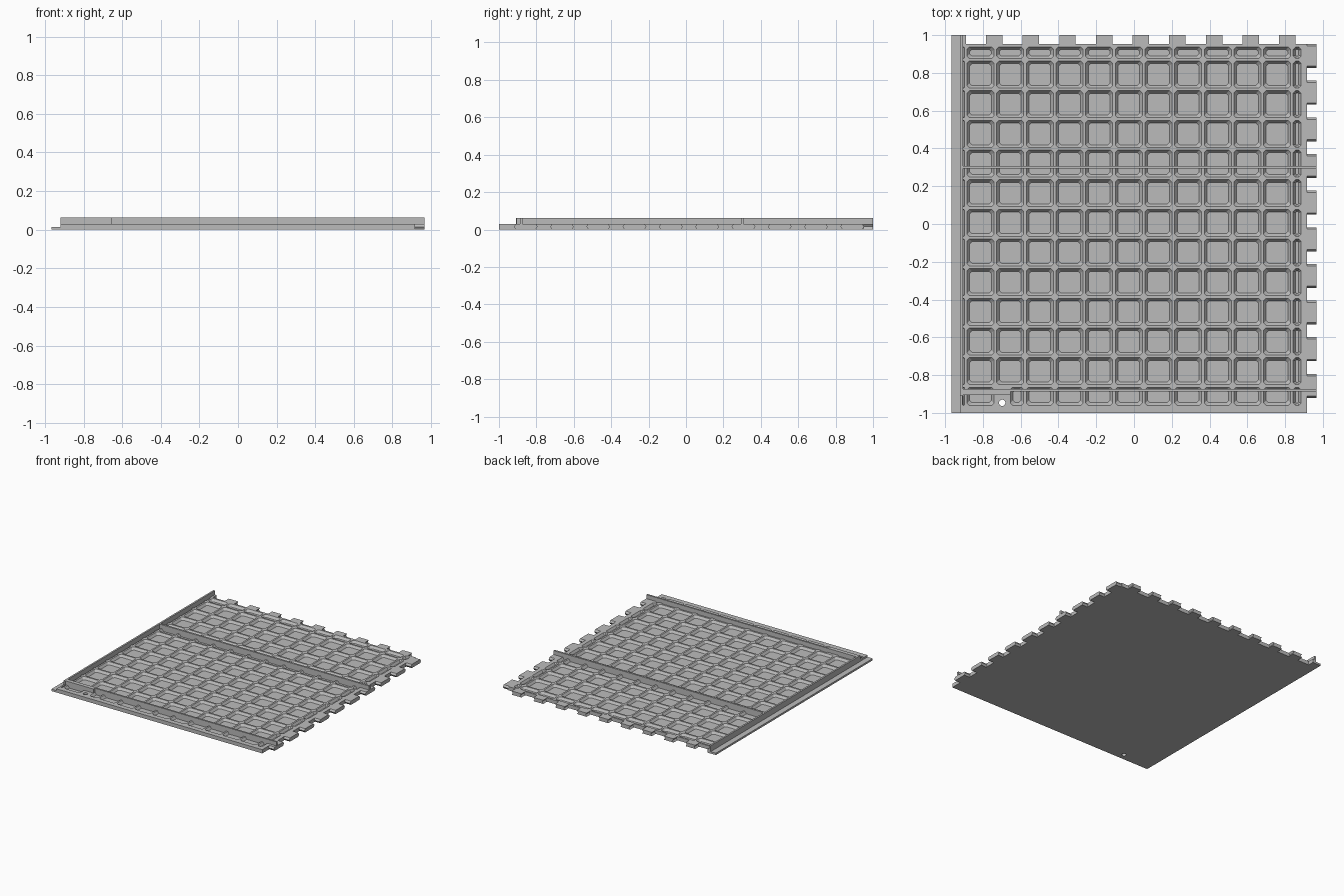
import bpy
import bmesh
import math

if "Cube" in bpy.data.objects:
    bpy.data.objects.remove(bpy.data.objects["Cube"], do_unlink=True)

X, Y = 0.966, 1.0            # overall half sizes
EDGE_X, EDGE_Y = 0.917, 0.952  # slab edges behind the tabs
WALL_X = -0.92               # outer face of the side wall
TOP, FLOOR, WALL_TOP = 0.03, 0.012, 0.062
PITCH, POCKET = 0.157, 0.143
TAB_PITCH, BULGE = 0.194, 0.01

gray = bpy.data.materials.new("light gray")
gray.use_nodes = True
color = (0.5, 0.5, 0.5, 1)
gray.diffuse_color = color
gray.node_tree.nodes["Principled BSDF"].inputs["Base Color"].default_value = color


def finish(name, bm):
    bmesh.ops.recalc_face_normals(bm, faces=bm.faces)
    mesh = bpy.data.meshes.new(name)
    bm.to_mesh(mesh)
    bm.free()
    mesh.materials.append(gray)
    obj = bpy.data.objects.new(name, mesh)
    bpy.context.collection.objects.link(obj)
    return obj


def loft(bm, rings):
    """Skin a closed solid through rings of equal length."""
    loops = [[bm.verts.new(p) for p in ring] for ring in rings]
    n = len(loops[0])
    for a, b in zip(loops, loops[1:]):
        for i in range(n):
            j = (i + 1) % n
            bm.faces.new((a[i], a[j], b[j], b[i]))
    bm.faces.new(loops[0][::-1])
    bm.faces.new(loops[-1])


def box(name, x0, x1, y0, y1, z0, z1):
    bm = bmesh.new()
    loft(bm, [[(x0, y0, z), (x1, y0, z), (x1, y1, z), (x0, y1, z)] for z in (z0, z1)])
    return finish(name, bm)


def octagon(x0, x1, y0, y1, inset, z):
    """Rectangle with clipped corners."""
    x0, x1, y0, y1 = x0 + inset, x1 - inset, y0 + inset, y1 - inset
    c = min(0.012, 0.3 * (x1 - x0), 0.3 * (y1 - y0))
    return [(x0 + c, y0, z), (x1 - c, y0, z), (x1, y0 + c, z), (x1, y1 - c, z),
            (x1 - c, y1, z), (x0 + c, y1, z), (x0, y1 - c, z), (x0, y0 + c, z)]


# Slab with a waffle grid of tapered pockets and one through hole
slab = box("waffle_slab", WALL_X, EDGE_X, -Y, EDGE_Y, 0, TOP)
bm = bmesh.new()
for col in range(-1, 12):
    for row in range(-1, 12):
        cx, cy = -0.8125 + col * PITCH, 0.791 - row * PITCH
        x0, x1 = max(cx - POCKET / 2, -0.908), min(cx + POCKET / 2, 0.884)
        y0, y1 = max(cy - POCKET / 2, -0.96), min(cy + POCKET / 2, 0.937)
        if col == 1 and row == 11:
            x0 = -0.655          # solid pad around the hole
        taper = min(0.014, 0.3 * (x1 - x0), 0.3 * (y1 - y0))
        loft(bm, [octagon(x0, x1, y0, y1, inset, z)
                  for inset, z in ((taper, FLOOR), (0, TOP), (0, TOP + 0.02))])
loft(bm, [[(-0.698 + 0.017 * math.cos(i * math.tau / 24),
            -0.947 + 0.017 * math.sin(i * math.tau / 24), z) for i in range(24)]
          for z in (-0.02, TOP + 0.02)])
cutter = finish("pocket_cutter", bm)
cutter.hide_render = True

cut = slab.modifiers.new("pockets", "BOOLEAN")
cut.operation = "DIFFERENCE"
cut.solver = "EXACT"
cut.object = cutter
bpy.context.view_layer.objects.active = slab
bpy.ops.object.modifier_apply(modifier=cut.name)
bpy.data.objects.remove(cutter, do_unlink=True)


def tab_profile(center, half, mid_half):
    """Six-sided section whose sides bend at mid height."""
    return [(center - half, 0), (center + half, 0), (center + mid_half, TOP / 2),
            (center + half, TOP), (center - half, TOP), (center - mid_half, TOP / 2)]


# Side tabs bulge outward at mid height
bm = bmesh.new()
for i in range(10):
    section = tab_profile(0.889 - i * TAB_PITCH, 0.0635 - BULGE, 0.0635)
    loft(bm, [[(x, u, z) for u, z in section] for x in (EDGE_X, X)])
finish("side_tabs", bm)

# Back tabs are grooved to receive the side tabs of a neighbor
bm = bmesh.new()
for i in range(9):
    section = tab_profile(-0.74 + i * TAB_PITCH, 0.0435, 0.0435 - BULGE)
    loft(bm, [[(u, y, z) for u, z in section] for y in (EDGE_Y, Y)])
finish("back_tabs", bm)
box("back_corner_tab", WALL_X, -0.89, EDGE_Y, Y, 0, TOP)

# Low side flange and upright walls
box("side_flange", -X, WALL_X, -Y, Y, 0, 0.015)
box("side_wall", WALL_X, -0.906, -0.91, Y, TOP - 0.005, WALL_TOP)
box("middle_wall", -0.908, X, 0.293, 0.308, FLOOR, WALL_TOP)
box("front_wall", -0.908, X, -0.887, -0.873, FLOOR, WALL_TOP)
box("front_wall_thick_end", -0.908, -0.655, -0.905, -0.885, FLOOR, WALL_TOP)
